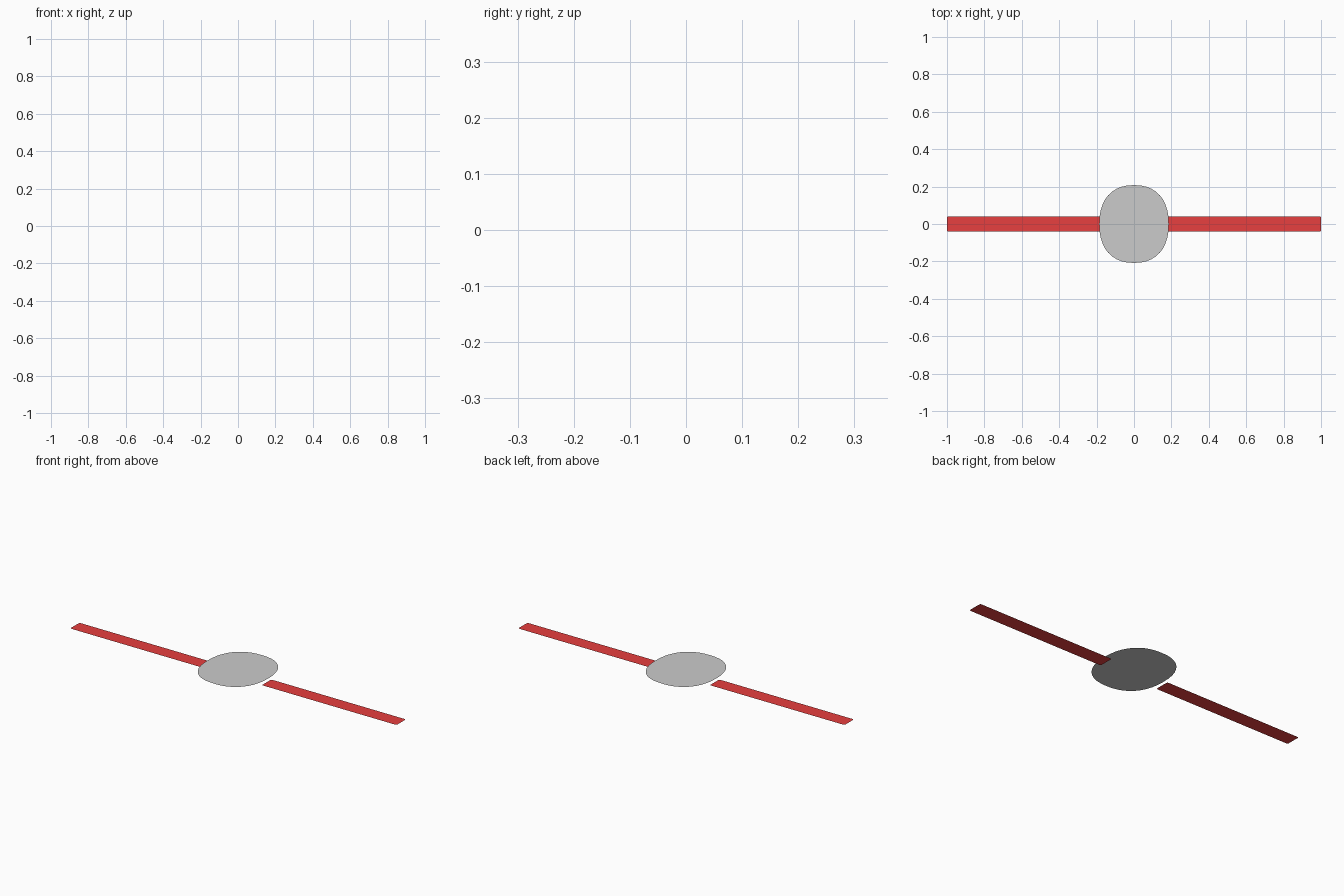
import bpy
from math import sin, cos, pi, copysign

if "Cube" in bpy.data.objects:
    bpy.data.objects.remove(bpy.data.objects["Cube"])


def material(name, colour):
    m = bpy.data.materials.new(name)
    m.diffuse_color = colour
    m.use_nodes = True
    m.node_tree.nodes["Principled BSDF"].inputs["Base Color"].default_value = m.diffuse_color
    return m


def sheet(name, outline, z, mat=None):
    """Single flat face from a 2D outline, facing up."""
    mesh = bpy.data.meshes.new(name)
    mesh.from_pydata([(x, y, z) for x, y in outline], [],
                     [list(range(len(outline)))])
    mesh.update()
    ob = bpy.data.objects.new(name, mesh)
    bpy.context.collection.objects.link(ob)
    if mat:
        mesh.materials.append(mat)
    return ob


def rounded_rect(x0, x1, y0, y1, r, steps=3):
    corners = [(x1 - r, y1 - r), (x0 + r, y1 - r), (x0 + r, y0 + r), (x1 - r, y0 + r)]
    return [(cx + r * cos((q + i / steps) * pi / 2), cy + r * sin((q + i / steps) * pi / 2))
            for q, (cx, cy) in enumerate(corners) for i in range(steps + 1)]


def squircle(rx, ry, n, count):
    def f(v):
        return copysign(abs(v) ** (2 / n), v)
    return [(rx * f(cos(2 * pi * i / count)), ry * f(sin(2 * pi * i / count)))
            for i in range(count)]


# Two red straps lying on the ground
red = material("red", (0.8, 0.05, 0.05, 1))
for name, x0, x1 in (("left_strap", -1.0, -0.175), ("right_strap", 0.175, 1.0)):
    sheet(name, rounded_rect(x0, x1, -0.041, 0.041, 0.008), 0.0, red)

# Grey rounded face plate, slightly above the straps
sheet("face_plate", squircle(0.186, 0.208, 2.3, 40), 0.025)
